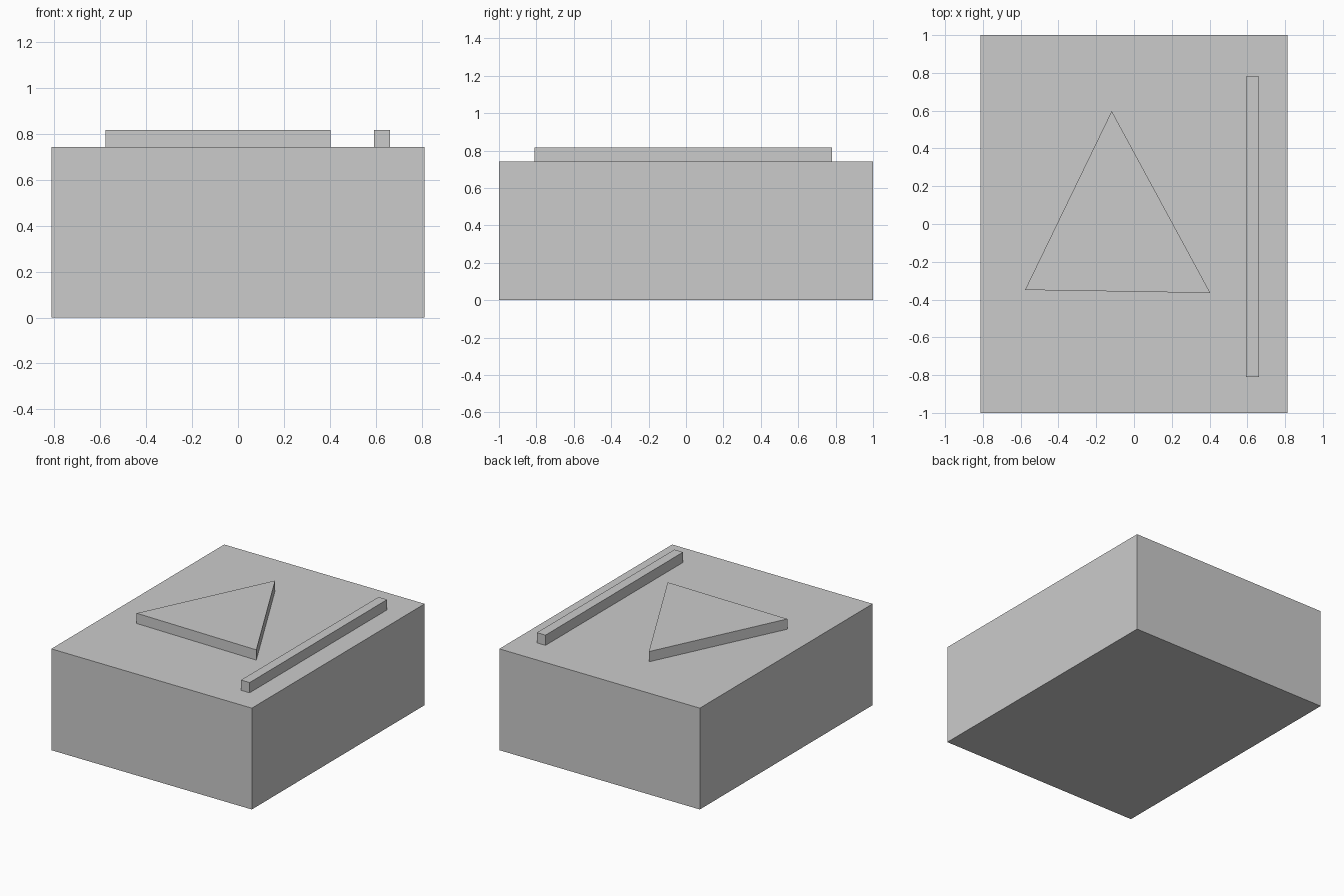
import bpy
import bmesh

cube = bpy.data.objects.get("Cube")
if cube:
    bpy.data.objects.remove(cube, do_unlink=True)

# One plain grey for every part
grey = bpy.data.materials.new("plain_grey")
grey.use_nodes = True
colour = (0.6, 0.6, 0.6, 1)
grey.diffuse_color = colour
grey.node_tree.nodes["Principled BSDF"].inputs["Base Color"].default_value = colour


def prism(name, outline, bottom, top):
    """Extrude a counter-clockwise outline from bottom to top."""
    bm = bmesh.new()
    base = bm.faces.new([bm.verts.new((x, y, bottom)) for x, y in outline])
    raised = bmesh.ops.extrude_face_region(bm, geom=[base], use_keep_orig=True)
    verts = [v for v in raised["geom"] if isinstance(v, bmesh.types.BMVert)]
    bmesh.ops.translate(bm, verts=verts, vec=(0, 0, top - bottom))
    bmesh.ops.recalc_face_normals(bm, faces=bm.faces)
    mesh = bpy.data.meshes.new(name)
    bm.to_mesh(mesh)
    bm.free()
    mesh.materials.append(grey)
    obj = bpy.data.objects.new(name, mesh)
    bpy.context.collection.objects.link(obj)
    return obj


def rectangle(x0, x1, y0, y1):
    return [(x0, y0), (x1, y0), (x1, y1), (x0, y1)]


BODY_TOP, RELIEF_TOP = 0.742, 0.817

# Block with a raised triangle and a raised bar on its top
prism("body_block", rectangle(-0.812, 0.812, -1, 1), 0, BODY_TOP)
prism("raised_triangle", [(-0.577, -0.349), (0.404, -0.365), (-0.118, 0.598)],
      BODY_TOP, RELIEF_TOP)
prism("raised_bar", rectangle(0.592, 0.662, -0.811, 0.78), BODY_TOP, RELIEF_TOP)
